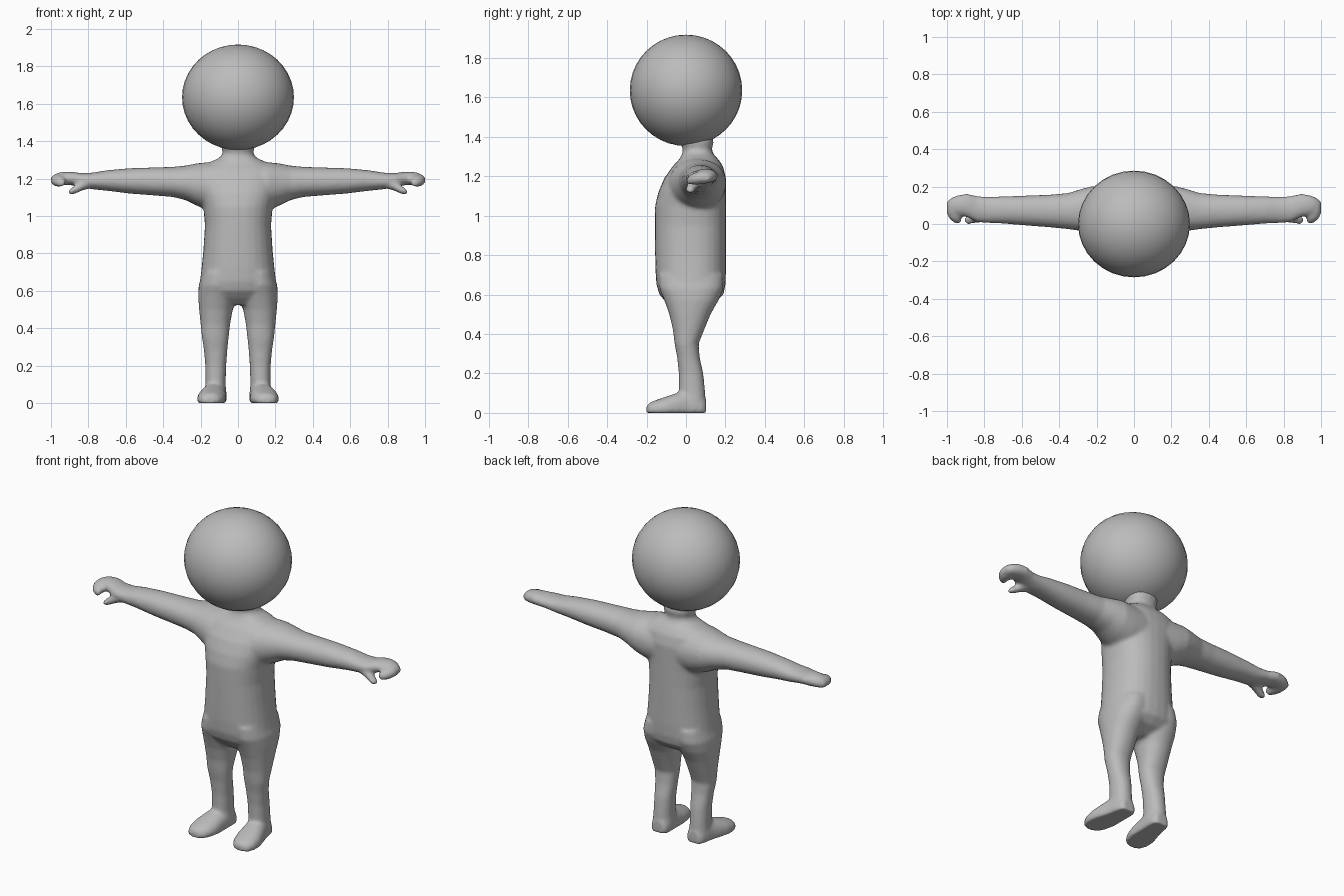
import bpy, bmesh, math
from mathutils import Vector

grey = bpy.data.materials.new("plain grey")
grey.diffuse_color = (0.5, 0.5, 0.5, 1)


def loft(bm, rings, axis, power=2.0, n=28):
    """Closed tube through rings (centre x, y, z, radius a, radius b) across one axis."""
    ua, va = {"x": (1, 2), "y": (0, 2), "z": (0, 1)}[axis]
    loops = []
    for x, y, z, a, b in rings:
        loop = []
        for i in range(n):
            t = 2 * math.pi * i / n
            c, s = math.cos(t), math.sin(t)
            p = Vector((x, y, z))
            p[ua] += a * math.copysign(abs(c) ** (2 / power), c)
            p[va] += b * math.copysign(abs(s) ** (2 / power), s)
            p.z = max(p.z, 0)          # flat soles
            loop.append(bm.verts.new(p))
        loops.append(loop)
    for lo, hi in zip(loops, loops[1:]):
        for i in range(n):
            j = (i + 1) % n
            bm.faces.new((lo[i], lo[j], hi[j], hi[i]))
    bm.faces.new(loops[0][::-1])
    bm.faces.new(loops[-1])


bm = bmesh.new()

# Torso and neck: z, front y, back y, half width
torso = [(.525, -.06, .08, .10), (.56, -.10, .15, .185), (.60, -.135, .19, .207),
         (.65, -.15, .20, .204), (.72, -.155, .203, .195), (.82, -.157, .203, .185),
         (.95, -.158, .203, .177), (1.05, -.157, .203, .185), (1.12, -.14, .203, .205),
         (1.19, -.11, .203, .225), (1.25, -.068, .188, .215), (1.285, -.035, .165, .16),
         (1.31, -.02, .14, .10), (1.335, -.015, .13, .08), (1.37, -.03, .14, .09),
         (1.42, -.03, .13, .09)]
loft(bm, [(0, (f + b) / 2, z, w, (b - f) / 2) for z, f, b, w in torso], "z", 2.3)

# Leg, foot, arm, palm, thumb and fingers for one side
leg = [(.04, .06, .18, -.03, .10), (.10, .066, .175, -.035, .098), (.20, .063, .175, -.037, .088),
       (.28, .057, .182, -.045, .07), (.35, .05, .193, -.058, .064), (.42, .042, .20, -.066, .092),
       (.50, .028, .208, -.085, .125), (.57, .008, .213, -.11, .165), (.63, 0, .21, -.135, .19),
       (.70, 0, .19, -.14, .19)]
loft(bm, [((l + r) / 2, (f + b) / 2, z, (r - l) / 2, (b - f) / 2) for z, l, r, f, b in leg], "z", 2.2)

# Foot: y, x centre, half width, top height
foot = [(-.20, .15, .03, .035), (-.185, .149, .055, .052), (-.15, .146, .072, .066),
        (-.10, .141, .078, .083), (-.05, .134, .072, .10), (0, .125, .064, .115),
        (.05, .12, .06, .11), (.085, .118, .052, .09), (.102, .118, .036, .07)]
loft(bm, [(x, y, h * .25, w, h * .75) for y, x, w, h in foot], "y", 2.2)

# Arm: x, front y, back y, bottom z, top z
arm = [(.08, -.09, .20, 1.02, 1.29), (.16, -.085, .203, 1.03, 1.288), (.22, -.06, .203, 1.055, 1.282),
       (.28, -.038, .188, 1.085, 1.27), (.35, -.028, .166, 1.102, 1.263), (.45, -.018, .157, 1.11, 1.26),
       (.58, -.008, .152, 1.12, 1.256), (.70, .002, .148, 1.135, 1.245), (.78, .005, .146, 1.143, 1.232),
       (.84, .01, .15, 1.155, 1.23), (.89, .035, .162, 1.165, 1.237), (.93, .045, .157, 1.165, 1.238),
       (.96, .05, .148, 1.165, 1.232), (.985, .055, .135, 1.165, 1.22), (1.0, .065, .12, 1.175, 1.205)]
loft(bm, [(x, (f + b) / 2, (lo + hi) / 2, (b - f) / 2, (hi - lo) / 2) for x, f, b, lo, hi in arm], "x", 2.1)

# Curled fingertips
loft(bm, [(.96, .10, 1.195, .042, .034), (.962, .06, 1.19, .041, .033),
          (.955, .03, 1.185, .035, .028), (.945, .01, 1.178, .024, .02),
          (.94, .002, 1.175, .012, .01)], "y", 2, 16)
# Thumb
loft(bm, [(.78, .05, 1.18, .035, .03), (.83, .04, 1.165, .034, .028), (.865, .028, 1.145, .028, .024),
          (.89, .022, 1.132, .024, .02), (.908, .022, 1.125, .013, .012)], "x", 2, 16)

# Mirror the limbs: copy everything with a centre off the middle plane
torso_verts = len(torso) * 28
bm.verts.ensure_lookup_table()
limb = bm.verts[torso_verts:]
faces = [f for f in bm.faces if f.verts[0].index >= 0]
bm.verts.index_update()
faces = [f for f in bm.faces if f.verts[0].index >= torso_verts]
twin = {v: bm.verts.new((-v.co.x, v.co.y, v.co.z)) for v in limb}
for f in faces:
    bm.faces.new([twin[v] for v in reversed(f.verts)])
bmesh.ops.recalc_face_normals(bm, faces=bm.faces[:])

mesh = bpy.data.meshes.new("body")
bm.to_mesh(mesh)
bm.free()
body = bpy.data.objects.new("body", mesh)
bpy.context.collection.objects.link(body)
mesh.materials.append(grey)

# Fuse the limbs into one soft skin
fuse = body.modifiers.new("fuse", "REMESH")
fuse.mode = "VOXEL"
fuse.voxel_size = 0.01
fuse.use_smooth_shade = True
soft = body.modifiers.new("soften", "SMOOTH")
soft.factor = 0.5
soft.iterations = 8

# Head
bpy.ops.mesh.primitive_uv_sphere_add(segments=32, ring_count=20, location=(0, 0, 1.635))
head = bpy.context.object
head.name = "head"
head.scale = (.299, .285, .282)
head.data.materials.append(grey)
bpy.ops.object.shade_smooth()
